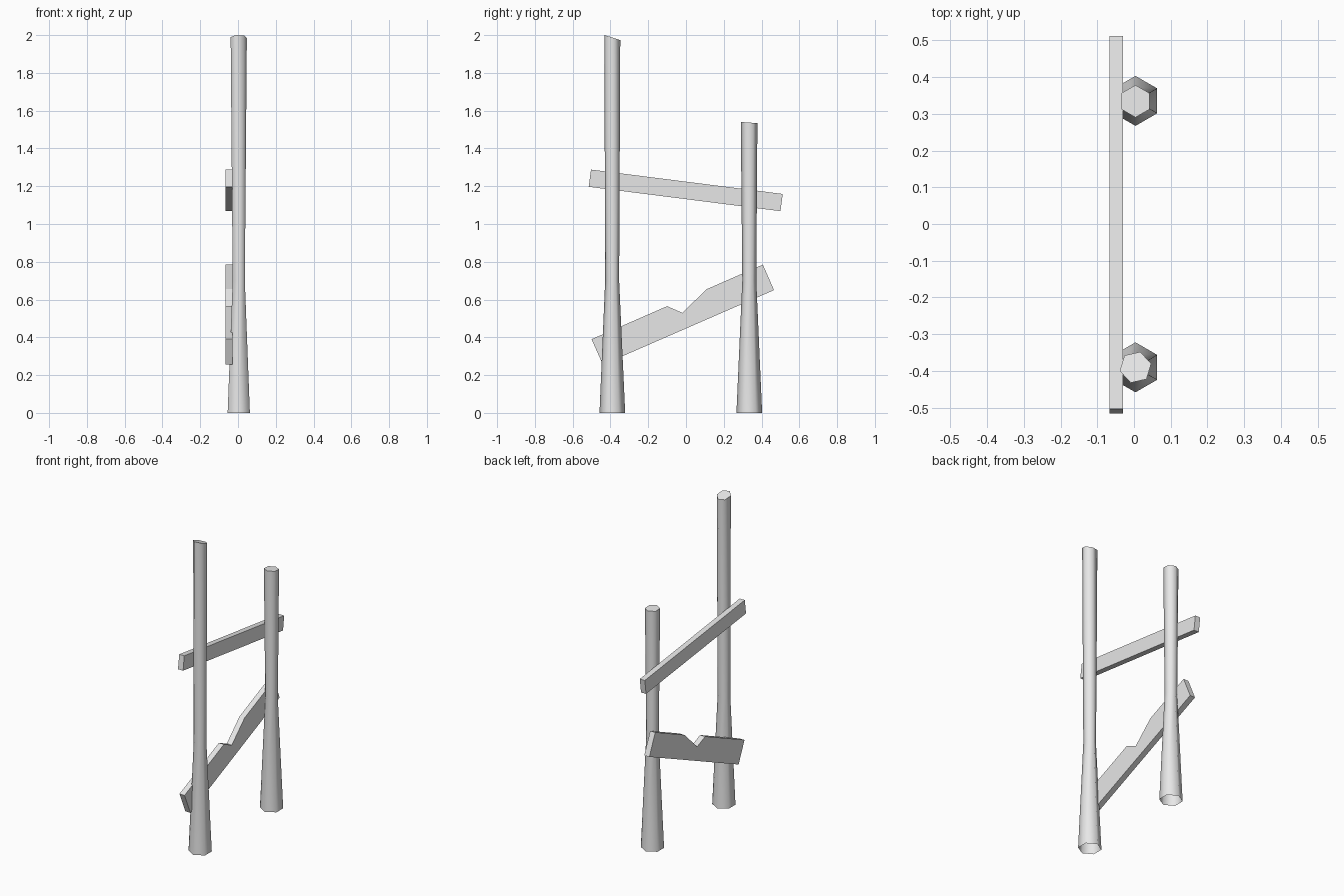
import bpy, bmesh
from math import cos, sin, radians

cube = bpy.data.objects.get("Cube")
if cube:
    bpy.data.objects.remove(cube)

grey = bpy.data.materials.new("light_grey")
grey.use_nodes = True
grey.diffuse_color = (0.8, 0.8, 0.8, 1)
grey.node_tree.nodes["Principled BSDF"].inputs["Base Color"].default_value = grey.diffuse_color


def finish(name, bm):
    bmesh.ops.recalc_face_normals(bm, faces=bm.faces)
    mesh = bpy.data.meshes.new(name)
    bm.to_mesh(mesh)
    bm.free()
    mesh.materials.append(grey)
    obj = bpy.data.objects.new(name, mesh)
    bpy.context.collection.objects.link(obj)
    return obj


# Six-sided post: rings are (z, y centre, radius, turn, slope of the cut along y)
def post(name, rings, x=0.004, sides=6):
    bm = bmesh.new()
    loops = []
    for z, y, r, turn, slope in rings:
        angles = [radians(turn + 360 * i / sides) for i in range(sides)]
        loops.append([bm.verts.new((x + r * cos(a), y + r * sin(a), z + slope * r * sin(a)))
                      for a in angles])
    for low, high in zip(loops, loops[1:]):
        for i in range(sides):
            j = (i + 1) % sides
            bm.faces.new((low[i], low[j], high[j], high[i])).smooth = True
    # Cap the top only; the foot stays open
    cap = bm.faces.new(loops[-1])
    for edge in cap.edges:
        edge.smooth = False
    return finish(name, bm)


# Board: side outline as (y, z) points, given thickness along x
def board(name, outline, x0=-0.066, x1=-0.03):
    bm = bmesh.new()
    face = bm.faces.new([bm.verts.new((x0, y, z)) for y, z in outline])
    side = bmesh.ops.extrude_face_region(bm, geom=[face])["geom"]
    verts = [v for v in side if isinstance(v, bmesh.types.BMVert)]
    bmesh.ops.translate(bm, verts=verts, vec=(x1 - x0, 0, 0))
    return finish(name, bm)


post("front_post", [(0, -0.39, 0.068, 30, 0),
                    (0.7, -0.391, 0.037, 30, 0),
                    (1.987, -0.39, 0.044, 13, -0.32)])
post("back_post", [(0, 0.335, 0.068, 30, 0),
                   (0.7, 0.335, 0.037, 30, 0),
                   (1.537, 0.334, 0.044, 30, -0.07)])

board("upper_rail", [(-0.515, 1.197), (-0.503, 1.288), (0.512, 1.159), (0.5, 1.068)])
# Lower board with a broken notch in its top edge
board("lower_broken_rail", [(-0.5, 0.39), (-0.1, 0.565), (-0.02, 0.53), (0.11, 0.655),
                            (0.407, 0.785), (0.466, 0.65), (-0.44, 0.255)])
